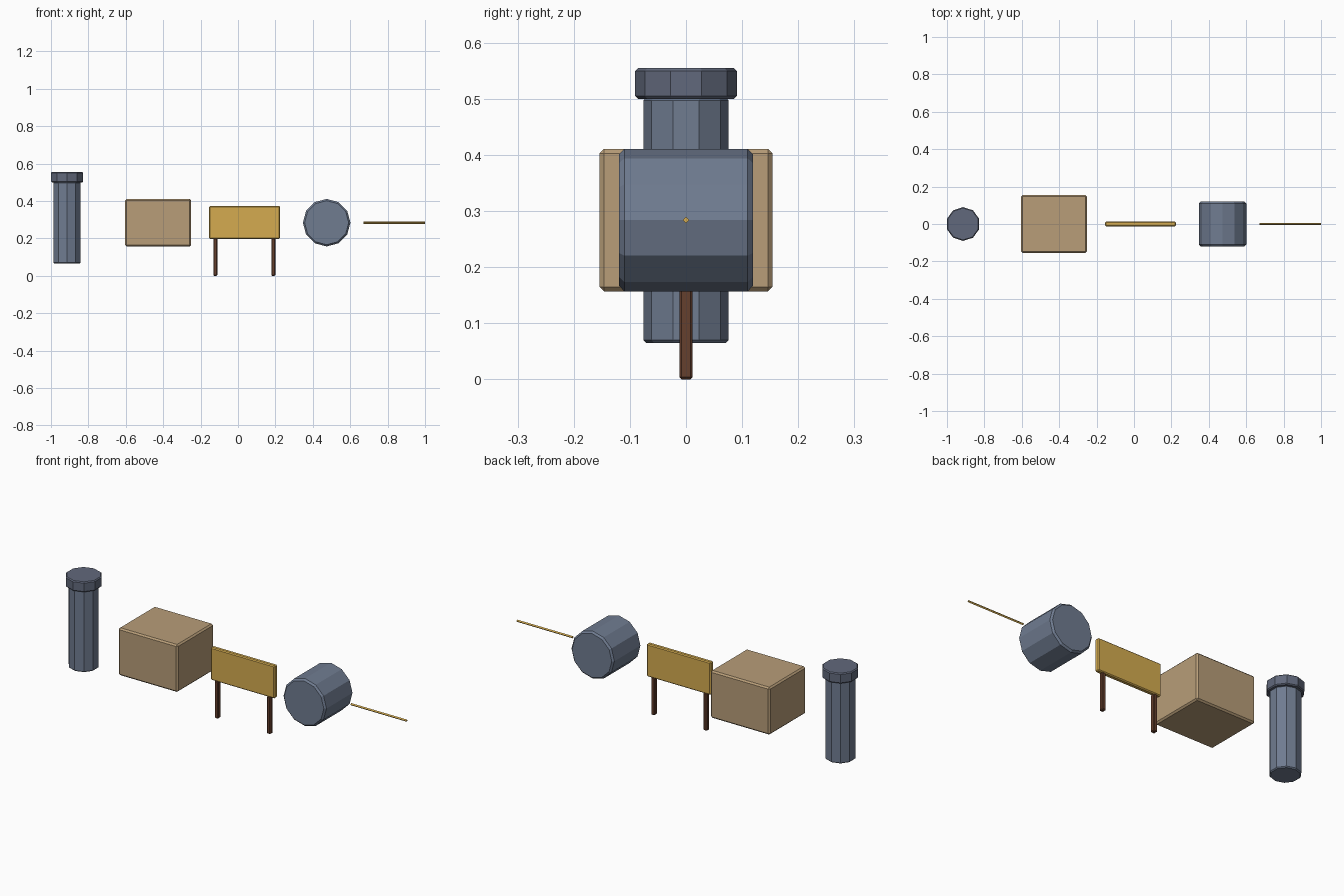
import bpy
from math import pi, radians

if "Cube" in bpy.data.objects:
    bpy.data.objects.remove(bpy.data.objects["Cube"])


def material(name, rgb):
    m = bpy.data.materials.new(name)
    m.diffuse_color = (*rgb, 1)
    m.use_nodes = True
    m.node_tree.nodes["Principled BSDF"].inputs["Base Color"].default_value = m.diffuse_color
    return m


SLATE = material("slate", (0.16, 0.20, 0.28))
DARK_SLATE = material("dark_slate", (0.12, 0.14, 0.20))
CARD = material("tan", (0.48, 0.34, 0.19))
GOLD = material("gold", (0.66, 0.41, 0.08))
BROWN = material("brown", (0.13, 0.05, 0.026))


def finish(name, mat, bevel):
    ob = bpy.context.object
    ob.name = name
    ob.data.materials.append(mat)
    if bevel:
        # Chamfer only the sharp rims, leaving the facets crisp
        b = ob.modifiers.new("chamfer", "BEVEL")
        b.width = bevel
        b.segments = 1
        b.limit_method = "ANGLE"
        b.angle_limit = radians(45)
    return ob


def box(name, mat, x, y, z, bevel):
    bpy.ops.mesh.primitive_cube_add(
        size=1, location=[(a + b) / 2 for a, b in (x, y, z)])
    ob = bpy.context.object
    ob.scale = [b - a for a, b in (x, y, z)]
    bpy.ops.object.transform_apply(location=False, rotation=False, scale=True)
    return finish(name, mat, bevel)


def prism(name, mat, sides, radius, length, centre, bevel=0, rot=(0, 0, 0)):
    bpy.ops.mesh.primitive_cylinder_add(
        vertices=sides, radius=radius, depth=length, location=centre, rotation=rot)
    return finish(name, mat, bevel)


# Upright canister with a wider lid
prism("canister_body", SLATE, 10, 0.076, 0.437, (-0.914, 0, 0.2835), 0.005)
prism("canister_lid", DARK_SLATE, 10, 0.0905, 0.055, (-0.914, 0, 0.5275), 0.005)

# Crate
box("crate", CARD, (-0.603, -0.251), (-0.154, 0.154), (0.157, 0.411), 0.008)

# Sign board on two posts
box("sign_board", GOLD, (-0.154, 0.225), (-0.0125, 0.0125), (0.198, 0.373), 0.005)
for side, x in (("left", -0.121), ("right", 0.189)):
    box(side + "_sign_post", BROWN, (x - 0.011, x + 0.011),
        (-0.012, 0.012), (0, 0.2), 0.004)

# Drum lying on its side
prism("drum", SLATE, 12, 0.127, 0.238, (0.474, 0, 0.284), 0.009, (pi / 2, 0, 0))

# Thin four-sided rod
prism("rod", GOLD, 4, 0.006, 0.33, (0.835, 0, 0.284), 0, (0, pi / 2, 0))
